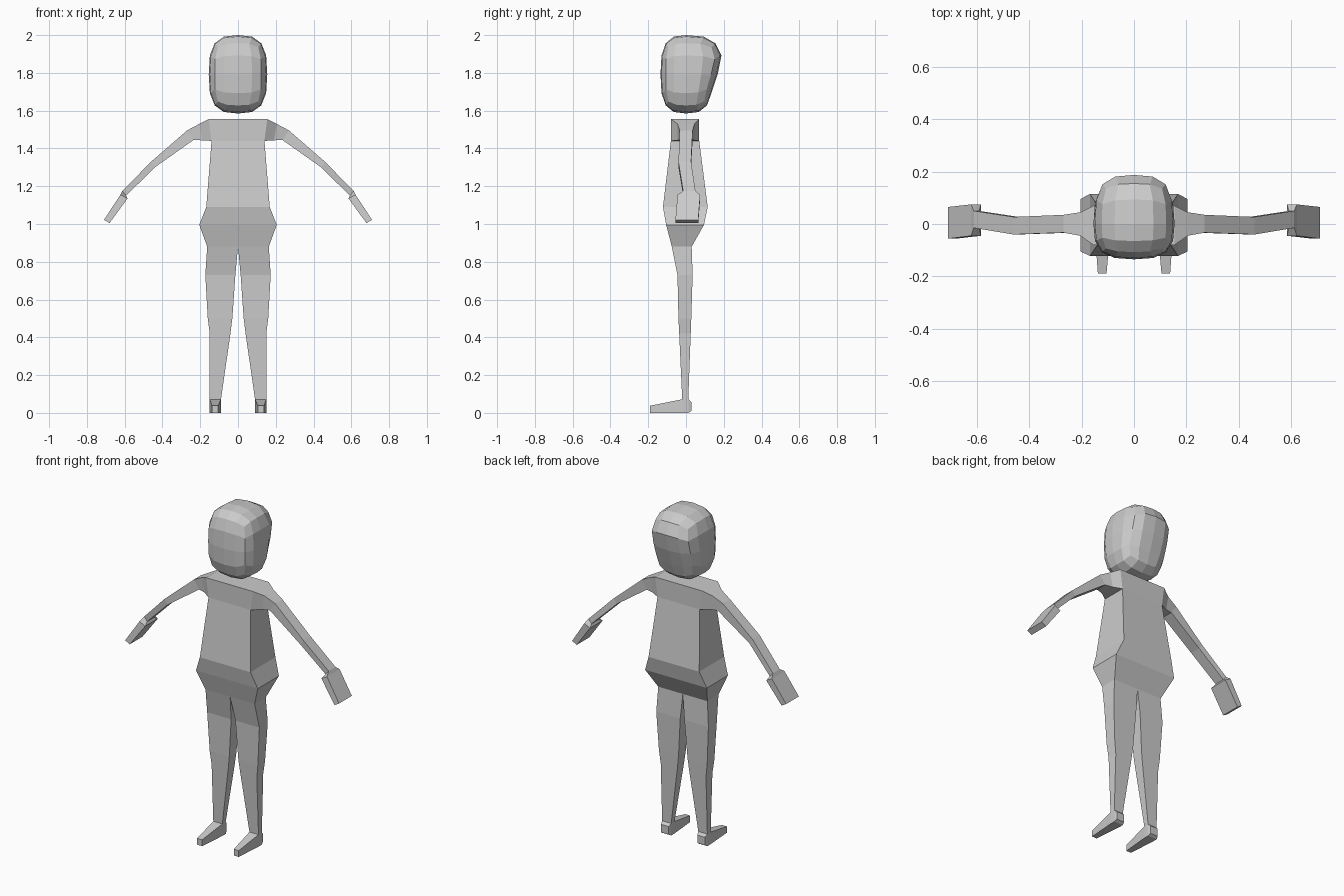
import bpy, bmesh

if "Cube" in bpy.data.objects:
    bpy.data.objects.remove(bpy.data.objects["Cube"])


def finish(name, bm, mirror=False):
    bmesh.ops.recalc_face_normals(bm, faces=bm.faces)
    me = bpy.data.meshes.new(name)
    bm.to_mesh(me)
    bm.free()
    ob = bpy.data.objects.new(name, me)
    bpy.context.collection.objects.link(ob)
    if mirror:
        mod = ob.modifiers.new("Mirror", 'MIRROR')
        mod.use_clip = True
    return ob


def loft(name, sections, cap_start, cap_end, mirror=False):
    """Skin a run of four-sided sections."""
    bm = bmesh.new()
    rings = [[bm.verts.new(p) for p in s] for s in sections]
    for a, b in zip(rings, rings[1:]):
        for i in range(4):
            j = (i + 1) % 4
            bm.faces.new((a[i], a[j], b[j], b[i]))
    if cap_start:
        bm.faces.new(rings[0])
    if cap_end:
        bm.faces.new(rings[-1])
    return finish(name, bm, mirror)


def level(z, x0, x1, y0, y1):
    """Horizontal rectangle."""
    return [(x0, y0, z), (x1, y0, z), (x1, y1, z), (x0, y1, z)]


def upright(y, x0, x1, z0, z1):
    """Rectangle facing front."""
    return [(x0, y, z0), (x1, y, z0), (x1, y, z1), (x0, y, z1)]


def slanted(xt, zt, xb, zb, y0, y1):
    """Arm section from a top edge to a bottom edge."""
    return [(xt, y0, zt), (xt, y1, zt), (xb, y1, zb), (xb, y0, zb)]


# Head: rounded cube with an overhanging back
bm = bmesh.new()
bmesh.ops.create_cube(bm, size=2)
bmesh.ops.subdivide_edges(bm, edges=bm.edges[:], cuts=3, use_grid_fill=True)
for v in bm.verts:
    k = 3.0
    n = sum(abs(c) ** k for c in v.co) ** (1 / k)
    x, y, t = v.co / n
    s = min(1, max(0, (t + 0.4) / 0.8))
    back = 0.14 + 0.055 * s * s * (3 - 2 * s)
    v.co = (x * 0.155, y * (back if y > 0 else 0.135), 1.7925 + t * 0.2075)
finish("head", bm)

# Torso and hips
loft("torso", [level(z, -x, x, y0, y1) for z, x, y0, y1 in (
    (1.555, 0.155, -0.08, 0.07),
    (1.44, 0.14, -0.08, 0.07),
    (1.09, 0.168, -0.122, 0.115),
    (0.995, 0.205, -0.105, 0.095),
    (0.88, 0.163, -0.075, 0.03))], True, False)

# Arms with mitten hands
loft("arm", [slanted(*s) for s in (
    (0.155, 1.555, 0.14, 1.44, -0.08, 0.07),
    (0.205, 1.53, 0.19, 1.443, -0.045, 0.045),
    (0.27, 1.495, 0.235, 1.445, -0.033, 0.035),
    (0.46, 1.33, 0.44, 1.30, -0.04, 0.027),
    (0.612, 1.175, 0.592, 1.15, -0.015, 0.05),
    (0.622, 1.155, 0.585, 1.135, -0.045, 0.075),
    (0.71, 1.022, 0.68, 1.005, -0.056, 0.065))], False, True, True)

# Legs
loft("leg", [level(*s) for s in (
    (0.88, 0.0, 0.163, -0.075, 0.03),
    (0.73, 0.014, 0.173, -0.045, 0.035),
    (0.50, 0.03, 0.16, -0.04, 0.028),
    (0.42, 0.04, 0.15, -0.036, 0.025),
    (0.072, 0.09, 0.15, -0.02, 0.012))], False, False, True)

# Feet, heel to toe
loft("foot", [upright(*s) for s in (
    (0.028, 0.095, 0.145, 0.01, 0.058),
    (0.012, 0.09, 0.15, 0.0, 0.072),
    (-0.02, 0.09, 0.15, 0.0, 0.072),
    (-0.19, 0.105, 0.138, 0.0, 0.038))], True, True, True)
